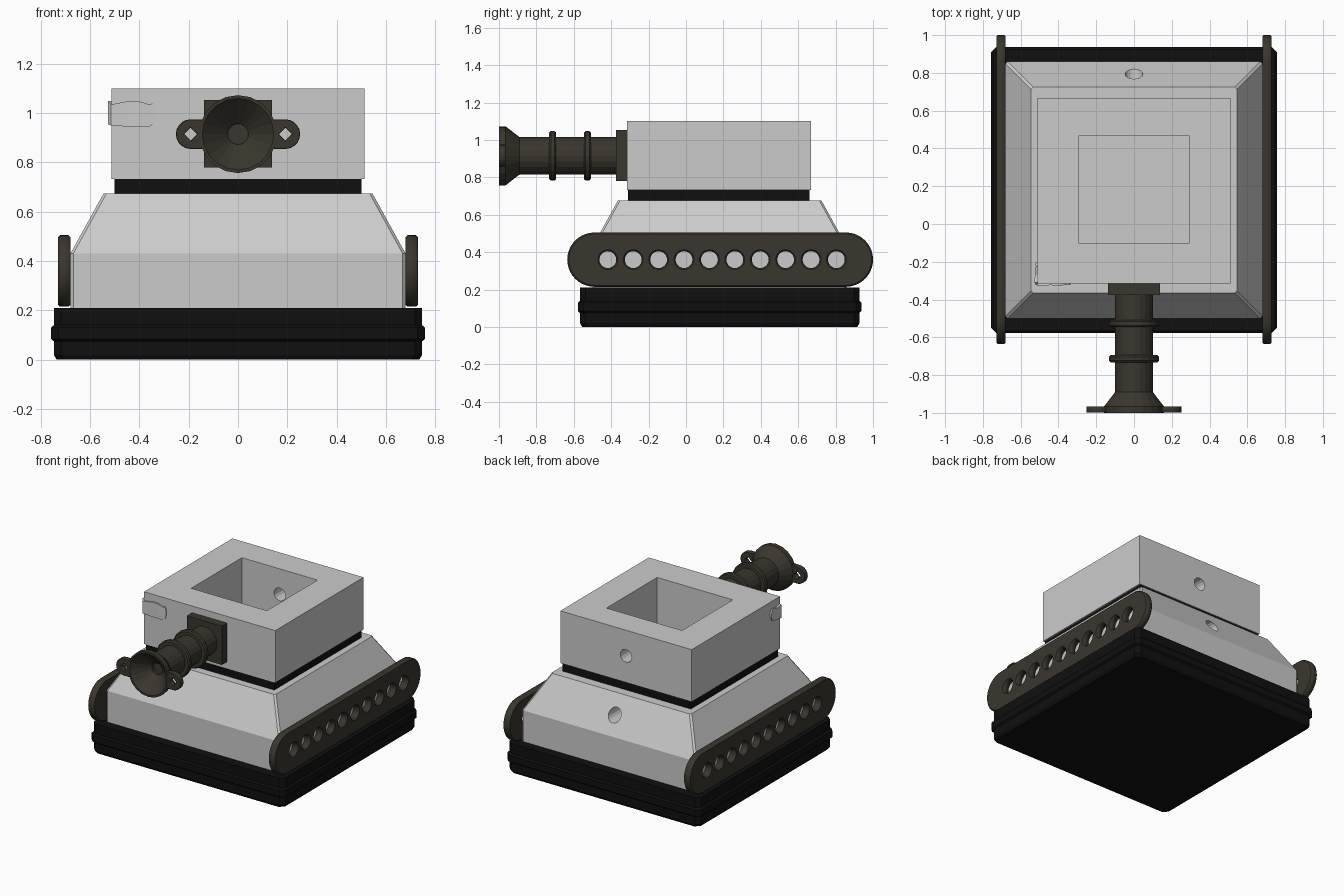
import bpy, bmesh, math
from mathutils import Matrix

if "Cube" in bpy.data.objects:
    bpy.data.objects.remove(bpy.data.objects["Cube"])

CY = 0.18          # centre of the body along y
GUN_Z = 0.915      # height of the barrel axis


def material(name, rgb):
    m = bpy.data.materials.new(name)
    m.diffuse_color = (*rgb, 1)
    m.use_nodes = True
    m.node_tree.nodes["Principled BSDF"].inputs["Base Color"].default_value = m.diffuse_color
    return m


BLACK = material("black", (0.005, 0.005, 0.005))
BROWN = material("dark_brown", (0.042, 0.037, 0.027))


def add(name, data, mat=None):
    ob = bpy.data.objects.new(name, data)
    if mat:
        data.materials.append(mat)
    bpy.context.collection.objects.link(ob)
    return ob


def from_bmesh(name, bm, mat=None):
    bmesh.ops.recalc_face_normals(bm, faces=bm.faces)
    me = bpy.data.meshes.new(name)
    bm.to_mesh(me)
    bm.free()
    return add(name, me, mat)


def skin(bm, rings):
    """Bridge equal-length rings of points and cap both ends."""
    rings = [[bm.verts.new(p) for p in r] for r in rings]
    n = len(rings[0])
    for a, b in zip(rings, rings[1:]):
        for i in range(n):
            j = (i + 1) % n
            bm.faces.new((a[i], a[j], b[j], b[i]))
    bm.faces.new(rings[0])
    bm.faces.new(rings[-1])


def square_loft(name, levels, chamfer, mat=None):
    """Stack of corner-cut squares, levels = (z, half width)."""
    bm = bmesh.new()
    rings = []
    for z, h in levels:
        k = h - chamfer
        pts = [(h, -k), (h, k), (k, h), (-k, h), (-h, k), (-h, -k), (-k, -h), (k, -h)]
        rings.append([(x, y + CY, z) for x, y in pts])
    skin(bm, rings)
    return from_bmesh(name, bm, mat)


def box(name, x, y, z, mat=None):
    bm = bmesh.new()
    rings = [[(x[0], y[0], h), (x[1], y[0], h), (x[1], y[1], h), (x[0], y[1], h)] for h in z]
    skin(bm, rings)
    return from_bmesh(name, bm, mat)


def lathe_y(name, profile, sides, z, mat=None):
    """Turned part along y, profile = (y, radius)."""
    bm = bmesh.new()
    rings = []
    for y, r in profile:
        angles = [2 * math.pi * i / sides for i in range(sides)]
        rings.append([(r * math.cos(a), y, z + r * math.sin(a)) for a in angles])
    skin(bm, rings)
    return from_bmesh(name, bm, mat)


def cut(ob, cutter):
    cutter.hide_render = True
    cutter.hide_viewport = True
    m = ob.modifiers.new("cut", 'BOOLEAN')
    m.object = cutter
    m.solver = 'EXACT'


def arc(cx, cy, r, a0, a1, n):
    return [(cx + r * math.cos(math.radians(a0 + (a1 - a0) * i / n)),
             cy + r * math.sin(math.radians(a0 + (a1 - a0) * i / n))) for i in range(n + 1)]


def plate(name, outlines, thickness, bevel, loc, rot, mat):
    """Flat plate with holes from a filled 2D curve."""
    cu = bpy.data.curves.new(name, 'CURVE')
    cu.dimensions = '2D'
    cu.fill_mode = 'BOTH'
    cu.extrude = thickness / 2 - bevel
    cu.bevel_depth = bevel
    cu.bevel_resolution = 0
    cu.offset = -bevel
    for pts in outlines:
        sp = cu.splines.new('POLY')
        sp.points.add(len(pts) - 1)
        for p, (x, y) in zip(sp.points, pts):
            p.co = (x, y, 0, 1)
        sp.use_cyclic_u = True
    ob = add(name, cu, mat)
    ob.location = loc
    ob.rotation_euler = rot
    return ob


# base with raised band
square_loft("base", [(0, 0.735), (0.02, 0.747), (0.075, 0.747), (0.085, 0.758), (0.13, 0.758),
                     (0.14, 0.747), (0.21, 0.747)], 0.03, BLACK)

# sloped hull with a cable hole in the back slope
hull = square_loft("hull", [(0.21, 0.68), (0.43, 0.68), (0.675, 0.545)], 0.012)
cut(hull, lathe_y("hull_hole_cutter", [(0.55, 0.047), (1.0, 0.047)], 16, 0.55))

# neck and turret with open well and rear hole
box("neck", (-0.5, 0.5), (-0.31, 0.66), (0.67, 0.735), BLACK)
turret = box("turret", (-0.512, 0.512), (-0.316, 0.668), (0.732, 1.10))
cut(turret, box("well_cutter", (-0.295, 0.295), (-0.10, 0.465), (0.75, 1.3)))
cut(turret, lathe_y("turret_hole_cutter", [(0.3, 0.045), (0.9, 0.045)], 16, 0.92))

# tracks with a row of wheel holes
R = 0.145
track = [arc(1.0 - R, 0, R, -90, 90, 20) + arc(-0.635 + R, 0, R, 90, 270, 20)]
track += [arc(-0.418 + 0.1358 * i, 0, 0.045, 0, 345, 23) for i in range(10)]
for side, s in (("left", -1), ("right", 1)):
    plate(side + "_track", track, 0.05, 0.008, (s * 0.704, 0, 0.36),
          (math.pi / 2, 0, math.pi / 2), BROWN)

# gun: mounting plate, ringed barrel and hollow flared muzzle
box("gun_mount", (-0.137, 0.137), (-0.375, -0.31), (0.78, 1.053), BROWN)
lathe_y("gun_barrel", [(-0.36, 0.1), (-0.89, 0.1), (-0.965, 0.158), (-1.0, 0.158),
                       (-1.0, 0.145), (-0.9, 0.042), (-0.88, 0.042)], 20, GUN_Z, BROWN)
for i, y in enumerate((-0.527, -0.713)):
    lathe_y("barrel_ring_%d" % (i + 1), [(y - 0.019, 0.098), (y - 0.019, 0.124), (y - 0.01, 0.132),
                                         (y + 0.01, 0.132), (y + 0.019, 0.124), (y + 0.019, 0.098)],
            20, GUN_Z, BROWN)

# pierced lugs on the muzzle
lug = [[(0.147, -0.06)] + arc(0.192, 0, 0.06, -90, 90, 10) + [(0.147, 0.06)],
       arc(0.192, 0, 0.026, 0, 270, 3)]
for side, s in (("left", -1), ("right", 1)):
    outlines = [[(s * x, y) for x, y in o] for o in lug]
    plate(side + "_muzzle_lug", outlines, 0.034, 0.002, (0, -0.982, GUN_Z),
          (math.pi / 2, 0, 0), BROWN)

# torn patch wrapped round the front left turret corner: (x, y, low z, high z)
strip = [(-0.522, -0.205, 0.99, 1.02), (-0.520, -0.225, 0.965, 1.05), (-0.524, -0.27, 0.955, 1.04),
         (-0.528, -0.31, 0.955, 1.05), (-0.515, -0.326, 0.95, 1.035), (-0.44, -0.324, 0.945, 1.05),
         (-0.40, -0.326, 0.944, 1.048), (-0.36, -0.323, 0.945, 1.035), (-0.345, -0.322, 0.955, 1.04),
         (-0.335, -0.321, 0.985, 1.01)]
bm = bmesh.new()
cols = []
for x, y, lo, hi in strip:
    ix, iy = max(x, -0.508), max(y, -0.312)
    cols.append([(x, y, lo), (x, y, hi), (ix, iy, hi), (ix, iy, lo)])
skin(bm, cols)
from_bmesh("torn_patch", bm)
